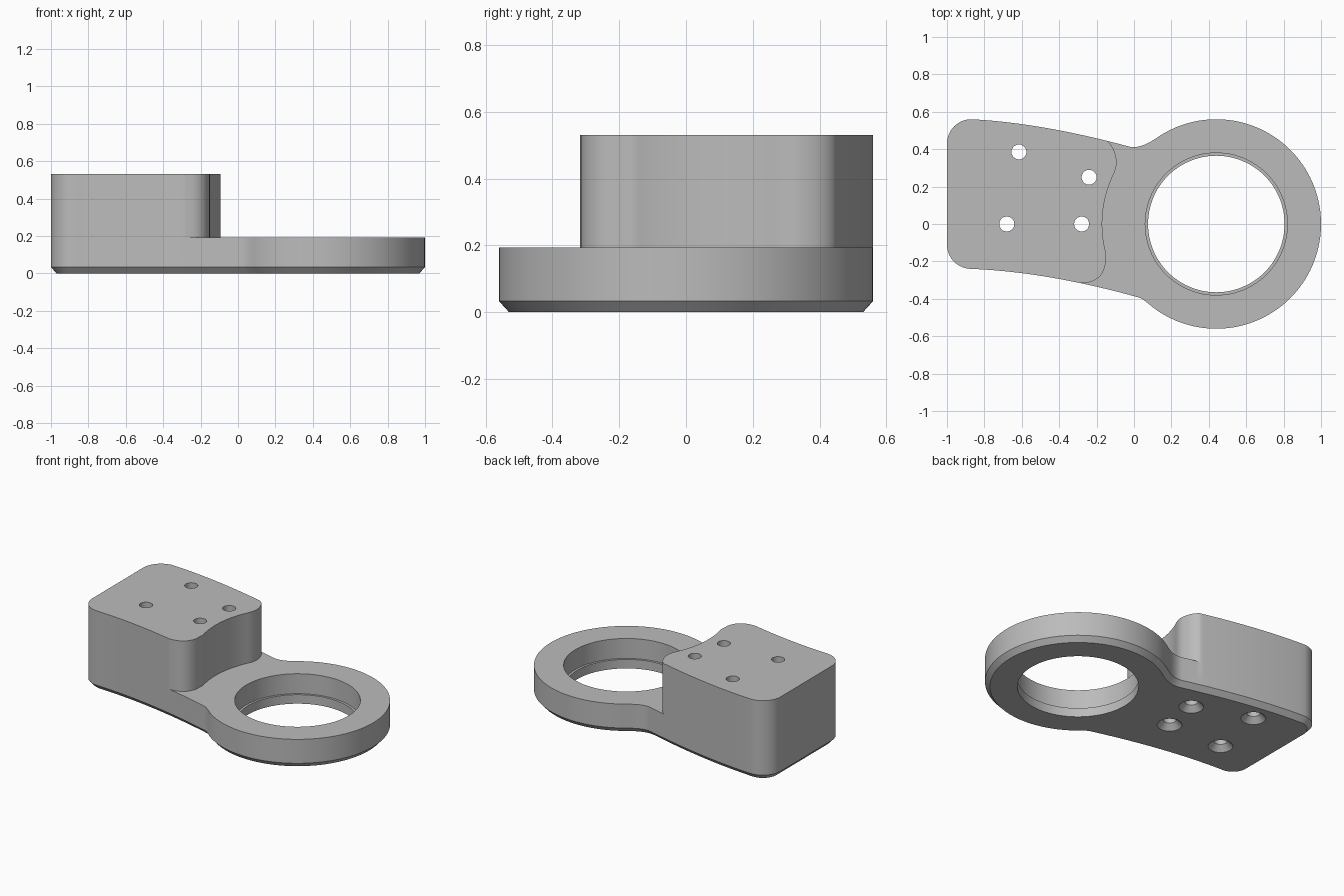
import bpy, bmesh
from math import cos, sin, radians, pi
from mathutils import Vector

cube = bpy.data.objects.get("Cube")
if cube:
    bpy.data.objects.remove(cube, do_unlink=True)

PLATE_TOP, BLOCK_TOP = 0.193, 0.53
CHAMFER = 0.033
RING = (0.44, 0.0)

grey = bpy.data.materials.new("plain grey")
grey.use_nodes = True
colour = (0.5, 0.5, 0.5, 1)
grey.diffuse_color = colour
grey.node_tree.nodes["Principled BSDF"].inputs["Base Color"].default_value = colour


def arc(centre, r, start, end, n):
    angles = [radians(start + (end - start) * i / n) for i in range(n + 1)]
    return [Vector((centre[0] + r * cos(a), centre[1] + r * sin(a))) for a in angles]


def bend(a, b, c, n):
    """Quadratic curve without its end points."""
    a, b, c = Vector(a), Vector(b), Vector(c)
    ts = [i / n for i in range(1, n)]
    return [a * (1 - t) ** 2 + b * 2 * t * (1 - t) + c * t * t for t in ts]


def inset(loop, d):
    """Move a counterclockwise outline inwards by d."""
    out = []
    for i, p in enumerate(loop):
        t1 = (p - loop[i - 1]).normalized()
        t2 = (loop[(i + 1) % len(loop)] - p).normalized()
        t = (t1 + t2).normalized()
        out.append(p + Vector((-t.y, t.x)) * d / max(t.dot(t1), 0.5))
    return out


def loft(name, layers):
    """Closed solid through (outline, z) layers."""
    bm = bmesh.new()
    rings = [[bm.verts.new((p.x, p.y, z)) for p in loop] for loop, z in layers]
    for low, high in zip(rings, rings[1:]):
        for i in range(len(low)):
            j = (i + 1) % len(low)
            bm.faces.new((low[i], low[j], high[j], high[i]))
    bm.faces.new(rings[0][::-1])
    bm.faces.new(rings[-1])
    bmesh.ops.recalc_face_normals(bm, faces=bm.faces)
    mesh = bpy.data.meshes.new(name)
    bm.to_mesh(mesh)
    bm.free()
    mesh.materials.append(grey)
    obj = bpy.data.objects.new(name, mesh)
    bpy.context.collection.objects.link(obj)
    return obj


def turned(name, centre, profile, n):
    return loft(name, [(arc(centre, r, 0, 360 - 360 / n, n - 1), z) for r, z in profile])


def cut(target, cutter):
    cutter.hide_render = True
    mod = target.modifiers.new("cut", 'BOOLEAN')
    mod.operation, mod.solver, mod.object = 'DIFFERENCE', 'EXACT', cutter
    bpy.context.view_layer.objects.active = target
    bpy.ops.object.modifier_apply(modifier=mod.name)
    bpy.data.objects.remove(cutter, do_unlink=True)


# Outline: ring, waist fillets, curved flanks and rounded end
outline = arc(RING, 0.56, -127.4, 124.8, 90)
outline += bend((0.12, 0.46), (0.032, 0.398), (-0.03, 0.415), 12)
outline += [Vector((-0.03, 0.415))]
outline += bend((-0.03, 0.415), (-0.498, 0.541), (-0.87, 0.56), 20)
outline += arc((-0.87, 0.43), 0.13, 90, 180, 14)
outline += arc((-0.87, -0.11), 0.13, 180, 270, 14)
outline += bend((-0.87, -0.24), (-0.463, -0.256), (0.03, -0.394), 20)
outline += [Vector((0.03, -0.394))]
outline += bend((0.03, -0.394), (0.055, -0.405), (0.1, -0.445), 8)

bracket = loft("ring_bracket", [(inset(outline, 0.03), 0), (outline, CHAMFER),
                                (outline, BLOCK_TOP)])

# Remove the space above the ring, leaving the curved block face
step = [Vector(p) for p in ((-0.4, -0.8), (0.0, -0.8), (1.2, -0.8), (1.2, 0.8), (-0.25, 0.8),
                            (-0.25, 0.495), (-0.165, 0.455))]
step += bend((-0.165, 0.455), (-0.105, 0.43), (-0.093, 0.34), 10)
step += [Vector((-0.093, 0.34))]
step += bend((-0.093, 0.34), (-0.09, 0.31), (-0.107, 0.27), 5)
step += arc(RING, 0.61, 153.7, 195, 24)
step += bend((-0.149, -0.158), (-0.155, -0.185), (-0.152, -0.21), 5)
step += [Vector((-0.152, -0.21))]
step += bend((-0.152, -0.21), (-0.168, -0.314), (-0.28, -0.316), 10)
step += [Vector((-0.28, -0.316)), Vector((-0.4, -0.34))]
cut(bracket, loft("step_cutter", [(step, PLATE_TOP), (step, 0.8)]))

# Stepped bore through the ring
cut(bracket, turned("bore_cutter", RING,
                    [(0.365, -0.1), (0.365, 0.06), (0.38, 0.06), (0.38, 0.7)], 96))

# Screw holes, countersunk from below
for spot in ((-0.615, 0.385), (-0.24, 0.25), (-0.28, 0), (-0.68, 0)):
    cut(bracket, turned("screw_cutter", spot,
                        [(0.075, -0.1), (0.075, 0), (0.04, 0.036), (0.04, 0.7)], 32))

bpy.ops.object.select_all(action='DESELECT')
bracket.select_set(True)
bpy.context.view_layer.objects.active = bracket
bpy.ops.object.shade_smooth_by_angle(angle=pi / 6)
